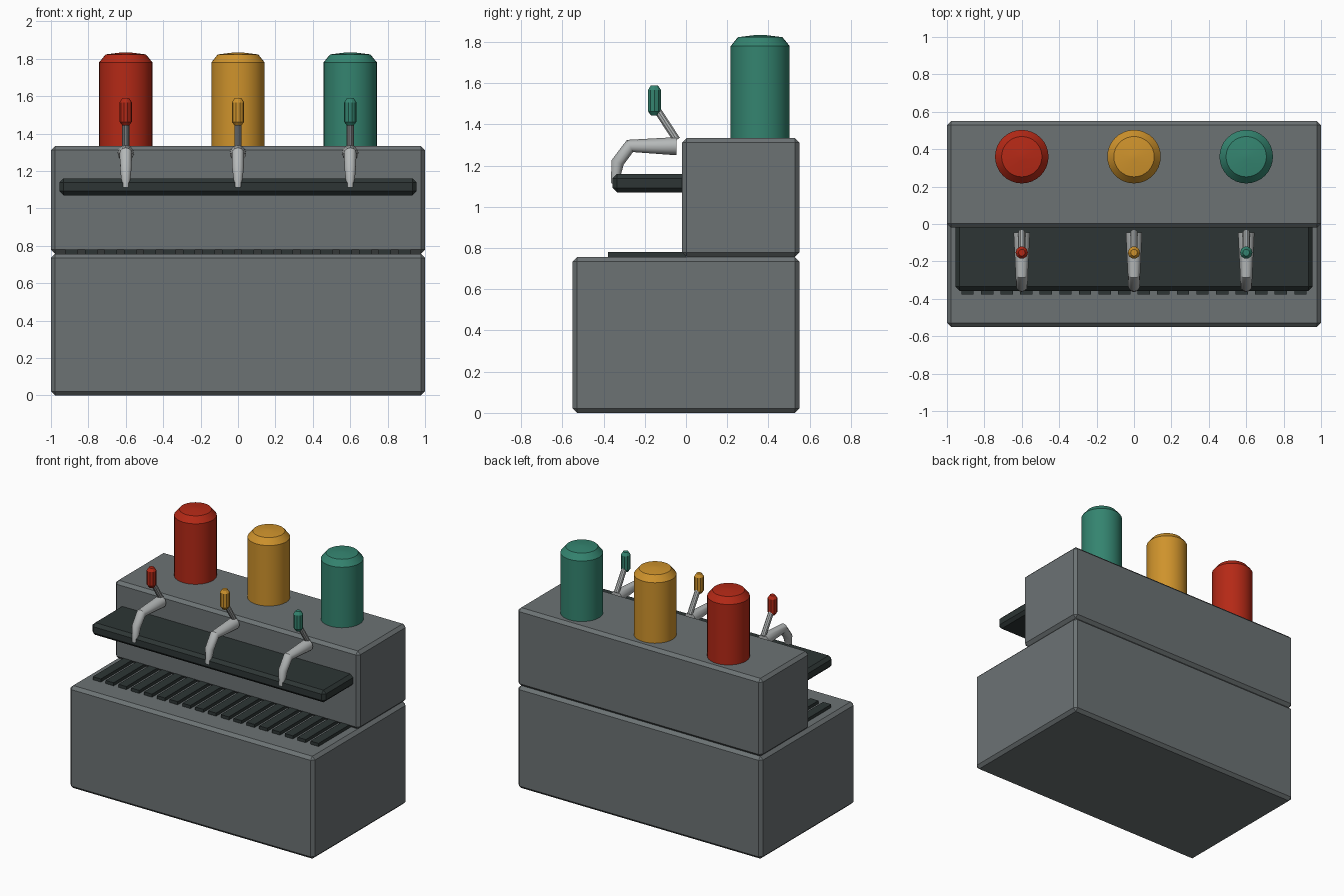
import bpy, bmesh, math
from mathutils import Vector

if "Cube" in bpy.data.objects:
    bpy.data.objects.remove(bpy.data.objects["Cube"])


def mat(name, r, g, b):
    m = bpy.data.materials.new(name)
    m.diffuse_color = (r, g, b, 1)
    m.use_nodes = True
    m.node_tree.nodes["Principled BSDF"].inputs["Base Color"].default_value = m.diffuse_color
    return m


GREY = mat("housing grey", 0.15, 0.17, 0.175)
DARK = mat("dark trim", 0.026, 0.036, 0.035)
SILVER = mat("silver", 0.46, 0.48, 0.48)
FLAVOURS = [("red", -0.6, mat("red", 0.46, 0.022, 0.008)),
            ("amber", 0.0, mat("amber", 0.62, 0.29, 0.025)),
            ("green", 0.6, mat("green", 0.034, 0.23, 0.16))]


def finish(name, bm, material, smooth=None):
    bmesh.ops.recalc_face_normals(bm, faces=bm.faces)
    me = bpy.data.meshes.new(name)
    bm.to_mesh(me)
    bm.free()
    ob = bpy.data.objects.new(name, me)
    bpy.context.collection.objects.link(ob)
    me.materials.append(material)
    if smooth:
        bpy.ops.object.select_all(action='DESELECT')
        ob.select_set(True)
        bpy.context.view_layer.objects.active = ob
        bpy.ops.object.shade_smooth_by_angle(angle=math.radians(smooth))
    return ob


def box(name, lo, hi, material, bevel=0.0):
    bm = bmesh.new()
    bmesh.ops.create_cube(bm, size=1)
    for v in bm.verts:
        v.co = Vector([(a + b) / 2 + c * (b - a) for a, b, c in zip(lo, hi, v.co)])
    if bevel:
        bmesh.ops.bevel(bm, geom=bm.edges[:], offset=bevel, segments=1,
                        affect='EDGES', profile=0.5)
    return finish(name, bm, material)


def tube(name, x, path, sides, material, smooth=35):
    """Tapered tube through (y, z, radius) points in a plane of constant x."""
    bm = bmesh.new()
    rings = []
    pts = [Vector((x, y, z)) for y, z, r in path]
    for i, p in enumerate(pts):
        d = Vector()
        if i > 0:
            d += (p - pts[i - 1]).normalized()
        if i < len(pts) - 1:
            d += (pts[i + 1] - p).normalized()
        side = Vector((1, 0, 0))
        up = d.normalized().cross(side)
        r = path[i][2]
        rings.append([bm.verts.new(p + r * (math.cos(a) * side + math.sin(a) * up))
                      for a in (2 * math.pi * k / sides for k in range(sides))])
    for a, b in zip(rings, rings[1:]):
        for k in range(sides):
            n = (k + 1) % sides
            bm.faces.new((a[k], a[n], b[n], b[k]))
    bm.faces.new(rings[0])
    bm.faces.new(rings[-1])
    return finish(name, bm, material, smooth)


# cabinet and rear tower
box("base_cabinet", (-1, -0.55, 0), (1, 0.55, 0.757), GREY, 0.022)
box("rear_tower", (-1, -0.02, 0.757), (1, 0.55, 1.333), GREY, 0.022)

# shelf under the taps
box("tap_shelf", (-0.955, -0.357, 1.07), (0.955, 0.02, 1.16), DARK, 0.022)

# drip grille slats
for i in range(18):
    x = -0.89 + i * 1.78 / 17
    box(f"drip_slat_{i + 1}", (x - 0.033, -0.378, 0.745), (x + 0.033, 0.0, 0.78), DARK)

for label, x, m in FLAVOURS:
    # syrup canister
    tube(f"{label}_canister", x, [(0.36, 1.32, 0.143), (0.36, 1.78, 0.143),
                                  (0.36, 1.823, 0.108), (0.36, 1.834, 0.02)], 32, m, 30)
    # tap spout
    tube(f"{label}_tap_spout", x, [(-0.045, 1.294, 0.044), (-0.272, 1.295, 0.033),
                                   (-0.332, 1.215, 0.031), (-0.346, 1.112, 0.019)],
         12, SILVER)
    # lever and handle
    tube(f"{label}_tap_lever", x, [(-0.045, 1.325, 0.019), (-0.153, 1.49, 0.019)],
         10, SILVER)
    tube(f"{label}_lever_handle", x, [(-0.153, 1.443, 0.018), (-0.153, 1.463, 0.033),
                                      (-0.153, 1.567, 0.033), (-0.153, 1.589, 0.018)],
         10, m, 30)
